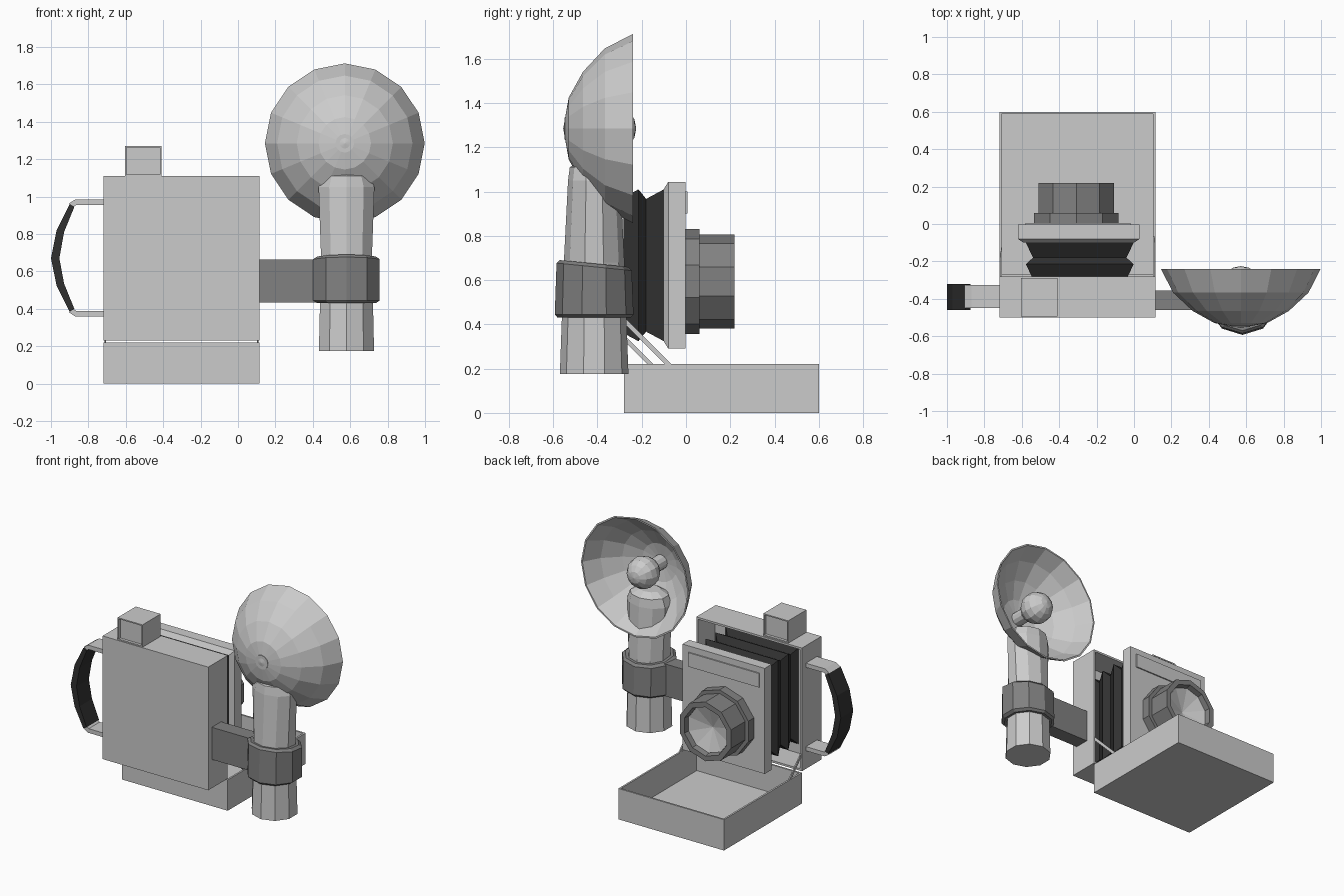
import bpy, bmesh, math
from mathutils import Vector

if "Cube" in bpy.data.objects:
    bpy.data.objects.remove(bpy.data.objects["Cube"])


def material(name, v):
    m = bpy.data.materials.new(name)
    m.diffuse_color = (v, v, v, 1)
    m.use_nodes = True
    m.node_tree.nodes["Principled BSDF"].inputs["Base Color"].default_value = m.diffuse_color
    return m


DARK = material("dark_leather", 0.03)
MID = material("mid_grey", 0.22)


def finish(name, bm, mat=None):
    bmesh.ops.remove_doubles(bm, verts=bm.verts, dist=1e-5)
    bmesh.ops.recalc_face_normals(bm, faces=bm.faces)
    me = bpy.data.meshes.new(name)
    bm.to_mesh(me)
    bm.free()
    ob = bpy.data.objects.new(name, me)
    bpy.context.collection.objects.link(ob)
    if mat:
        me.materials.append(mat)
    return ob


def box(name, x, y, z, mat=None, recess=()):
    """Box from ranges; recess = (normal, wall, depth) hollows that face."""
    bm = bmesh.new()
    bmesh.ops.create_cube(bm, size=1)
    for v in bm.verts:
        v.co = [(a + b) / 2 + c * (b - a) for c, (a, b) in zip(v.co, (x, y, z))]
    for n, wall, depth in recess:
        bm.normal_update()
        f = max(bm.faces, key=lambda f: (round(f.normal.dot(Vector(n)), 3),
                                         f.calc_center_median().dot(Vector(n))))
        bmesh.ops.inset_individual(bm, faces=[f], thickness=wall)
        bmesh.ops.inset_individual(bm, faces=[f], thickness=0, depth=-depth)
        # distinct inner floor even if the inset left it in place
    return finish(name, bm, mat)


def loft(name, axis, centre, rings, n, phase=0.0, mat=None, closed=False):
    """Rings are (position on axis, radius across x, other radius)."""
    bm = bmesh.new()
    loops = []
    for r in rings:
        t, ra = r[0], r[1]
        rb = r[2] if len(r) > 2 else ra
        loop = []
        for i in range(n):
            a = math.tau * i / n + phase
            u, w = centre[0] + ra * math.sin(a), centre[1] + rb * math.cos(a)
            loop.append(bm.verts.new((u, w, t) if axis == "z" else (u, t, w)))
        loops.append(loop)
    pairs = list(zip(loops, loops[1:])) + ([(loops[-1], loops[0])] if closed else [])
    for a, b in pairs:
        for i in range(n):
            j = (i + 1) % n
            bm.faces.new((a[i], a[j], b[j], b[i]))
    if not closed:
        for ring, loop in ((rings[0], loops[0]), (rings[-1], loops[-1])):
            if ring[1] > 0:
                bm.faces.new(loop)
    return finish(name, bm, mat)


def ribbon(name, outline, y, mat=None):
    """Extrude an xz outline between two y values."""
    bm = bmesh.new()
    front = [bm.verts.new((x, y[0], z)) for x, z in outline]
    back = [bm.verts.new((x, y[1], z)) for x, z in outline]
    bm.faces.new(front)
    bm.faces.new(back)
    for i in range(len(front)):
        j = (i + 1) % len(front)
        bm.faces.new((front[i], front[j], back[j], back[i]))
    return finish(name, bm, mat)


# Camera case, folded-down bed and viewfinder
box("body", (-.72, .115), (-.5, -.28), (.23, 1.11), recess=[((0, 1, 0), .02, .19)])
box("bed", (-.72, .115), (-.28, .6), (0, .22), recess=[((0, 0, 1), .018, .2)])
box("viewfinder", (-.605, -.408), (-.495, -.29), (1.11, 1.27),
    recess=[((0, -1, 0), .012, .02), ((0, 1, 0), .012, .02)])

# Bellows: square zigzag loft
S = math.sqrt(2)
folds = []
for k in range(4):
    y = -.1 - .115 * k
    folds += [(y, .288 * S, .343 * S), (y - (.08 if k < 3 else .02), .25 * S, .3 * S)]
loft("bellows", "y", (-.29, .667), folds, 4, math.pi / 4, DARK)

# Lens board with bevelled back and name-plate strip
loft("lens_board", "y", (-.295, .667),
     [(-.1, .295 * S, .345 * S), (-.08, .325 * S, .377 * S), (-.003, .325 * S, .377 * S)],
     4, math.pi / 4)
box("board_panel", (-.58, -.02), (-.01, .006), (.9, 1.0))

# Lens barrel, ten-sided, with recessed glass
LC = (-.308, .594)
loft("lens_barrel", "y", LC, [(-.01, .238), (.06, .238), (.06, .212), (.22, .212),
                              (.22, .175), (.13, .16), (.13, 0)], 10, mat=MID)
loft("lens_glass", "y", LC, [(.132, .165), (.185, .165), (.135, 0)], 10)

# Carry strap and its brackets
outer = [(-.9, .96), (-.97, .82), (-1, .67), (-.97, .525), (-.9, .385)]
inner = [(-.875, .4), (-.93, .535), (-.955, .67), (-.93, .81), (-.875, .945)]
ribbon("carry_strap", outer + inner, (-.46, -.32), DARK)
for name, s in (("upper", 1), ("lower", -1)):
    pts = [(-.72, .313), (-.87, .313), (-.905, .29), (-.88, .272), (-.865, .283), (-.72, .283)]
    ribbon(name + "_strap_bracket", [(x, .672 + s * z) for x, z in pts], (-.45, -.325))

# Diagonal struts holding the bed
for name, x, y1 in (("left", -.71, -.14), ("right", .105, -.06)):
    z1 = .2 + y1 + .3
    bm = bmesh.new()
    bmesh.ops.create_cube(bm, size=1)
    for v in bm.verts:
        c = v.co.copy()
        top = c.z > 0
        v.co = (x + c.x * .008, (-.3 if top else y1) + c.y * .028, z1 if top else .2)
    finish(name + "_strut", bm)

# Flash handle, clamp and arm
HC = (.58, -.415)
loft("flash_handle", "z", HC, [(.175, .155), (.68, .143, .137), (1.05, .157, .118),
                               (1.11, .135, .11), (1.14, .08, .06)], 10)
clamp = loft("flash_clamp", "z", HC, [(.43, .165), (.445, .187, .178), (.66, .187, .17),
                                      (.675, .165, .155)], 10, mat=MID)
for v in clamp.data.vertices:
    v.co.z -= (v.co.y - HC[1]) * (.1 if v.co.z > .5 else .0)
box("flash_arm", (.11, .46), (-.46, -.355), (.435, .665), mat=MID)

# Reflector bowl (inner and outer walls) and bulb
FC = (.571, 1.285)
bowl = [(-.555, 0), (-.53, .14), (-.465, .257), (-.367, .362), (-.24, .427)]
inside = [(y + .012 if r < .4 else y, r * .975) for y, r in reversed(bowl)]
loft("flash_reflector", "y", FC, bowl + inside, 16)
bulb = [(-.55, .05), (-.44, .05)]
bulb += [(-.335 - .11 * math.cos(math.pi * i / 8), .11 * math.sin(math.pi * i / 8))
         for i in range(1, 9)]
loft("flash_bulb", "y", FC, bulb[:-1] + [(-.225, 0)], 12)
